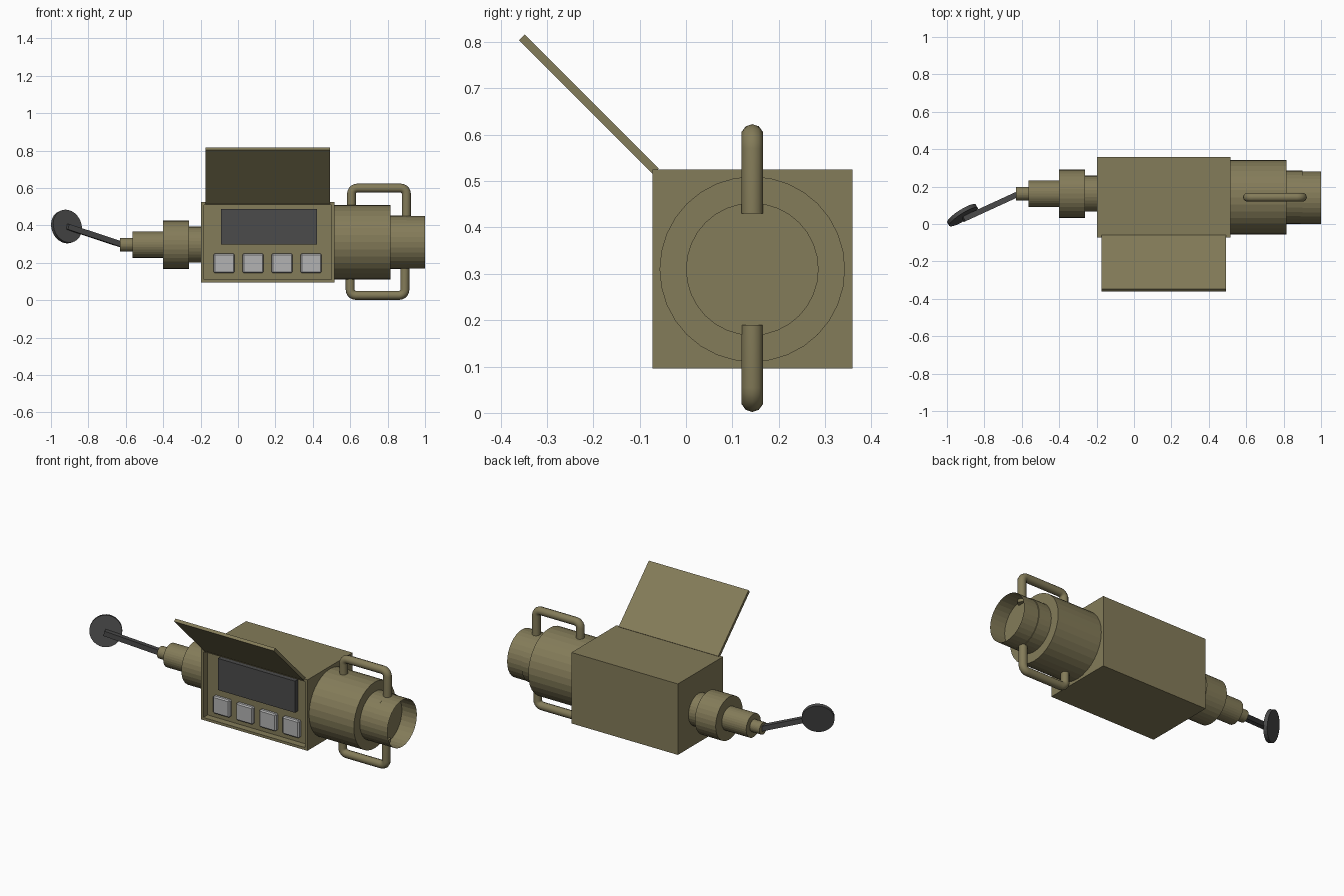
import bpy, bmesh, math
from mathutils import Vector

if "Cube" in bpy.data.objects:
    bpy.data.objects.remove(bpy.data.objects["Cube"])


def material(name, rgb):
    m = bpy.data.materials.new(name)
    m.diffuse_color = (*rgb, 1)
    m.use_nodes = True
    m.node_tree.nodes["Principled BSDF"].inputs["Base Color"].default_value = m.diffuse_color
    return m


OLIVE = material("olive", (0.23, 0.20, 0.10))
DARK = material("dark_grey", (0.07, 0.07, 0.07))
LIGHT = material("light_grey", (0.45, 0.45, 0.45))


def add_object(name, bm, mat):
    bmesh.ops.recalc_face_normals(bm, faces=bm.faces)
    me = bpy.data.meshes.new(name)
    bm.to_mesh(me)
    bm.free()
    me.materials.append(mat)
    ob = bpy.data.objects.new(name, me)
    bpy.context.collection.objects.link(ob)
    return ob


def box_mesh(lo, hi):
    bm = bmesh.new()
    bmesh.ops.create_cube(bm, size=1)
    lo, hi = Vector(lo), Vector(hi)
    for v in bm.verts:
        v.co = (lo + hi) / 2 + v.co * (hi - lo)
    return bm


def box(name, lo, hi, mat):
    return add_object(name, box_mesh(lo, hi), mat)


def cylinder(name, a, b, r, mat=OLIVE, caps=True, sides=32):
    a, b = Vector(a), Vector(b)
    bm = bmesh.new()
    bmesh.ops.create_cone(bm, cap_ends=caps, segments=sides,
                          radius1=r, radius2=r, depth=(b - a).length)
    ob = add_object(name, bm, mat)
    ob.location = (a + b) / 2
    ob.rotation_euler = (b - a).to_track_quat('Z', 'Y').to_euler()
    return ob


# Main housing with a recessed control panel in the front
bm = box_mesh((-0.197, -0.072, 0.096), (0.515, 0.359, 0.525))
front = min(bm.faces, key=lambda f: f.calc_center_median().y)
bmesh.ops.inset_individual(bm, faces=[front], thickness=0.022)
bmesh.ops.inset_individual(bm, faces=[front], thickness=0.0005, depth=-0.04)
add_object("housing", bm, OLIVE)

# Screen and four buttons
box("screen", (-0.092, -0.06, 0.297), (0.423, -0.03, 0.488), DARK)
for i in range(4):
    x = -0.13 + i * 0.155
    b = box(f"button_{i + 1}", (x, -0.058, 0.145), (x + 0.112, -0.03, 0.25), LIGHT)
    bev = b.modifiers.new("bevel", 'BEVEL')
    bev.width = 0.007
    bev.segments = 1

# Lid hinged open at 45 degrees
lid = box("lid", (-0.175, -0.409, -0.009), (0.492, 0, 0.009), OLIVE)
lid.location = (0, -0.065, 0.521)
lid.rotation_euler = (math.radians(-45), 0, 0)

# Right-hand barrel, ending in a thin open sleeve
Y, Z = 0.143, 0.31
cylinder("barrel", (0.51, Y, Z), (0.815, Y, Z), 0.2)
cylinder("barrel_neck", (0.81, Y, Z), (0.9, Y, Z), 0.143)
cylinder("open_sleeve", (0.89, Y - 0.003, Z), (1.0, Y - 0.003, Z), 0.141, caps=False)

# Left-hand stepped nozzle
steps = [("nozzle_base", -0.19, -0.267, 0.096), ("nozzle_collar", -0.263, -0.402, 0.129),
         ("nozzle_neck", -0.4, -0.565, 0.07), ("nozzle_tip", -0.56, -0.63, 0.036)]
for name, x0, x1, r in steps:
    cylinder(name, (x0, 0.162, 0.297), (x1, 0.162, 0.297), r)


# Bent tube handles above and below the barrel
def handle(name, x0, x1, z_end, sign):
    c = 0.03
    pts = [(x0, Z + sign * 0.17)]
    for k in range(6):
        t = math.pi / 2 * k / 5
        pts.append((x0 + c - c * math.cos(t), z_end - sign * c * (1 - math.sin(t))))
    for k in range(6):
        t = math.pi / 2 * k / 5
        pts.append((x1 - c + c * math.sin(t), z_end - sign * c * (1 - math.cos(t))))
    pts.append((x1, Z + sign * 0.12))
    cu = bpy.data.curves.new(name, 'CURVE')
    cu.dimensions = '3D'
    cu.bevel_depth = 0.024
    cu.bevel_resolution = 3
    cu.use_fill_caps = True
    sp = cu.splines.new('POLY')
    sp.points.add(len(pts) - 1)
    for p, (x, z) in zip(sp.points, pts):
        p.co = (x, Y, z, 1)
    cu.materials.append(OLIVE)
    ob = bpy.data.objects.new(name, cu)
    bpy.context.collection.objects.link(ob)


handle("upper_handle", 0.607, 0.9, 0.599, 1)
handle("lower_handle", 0.6, 0.892, 0.026, -1)

# Angled rod carrying a tilted disc
start, end = Vector((-0.62, 0.16, 0.297)), Vector((-0.912, 0.026, 0.393))
rod = box("rod", (-0.015, -0.015, 0), (0.015, 0.015, (end - start).length), DARK)
rod.location = start
rod.rotation_euler = (end - start).to_track_quat('Z', 'Y').to_euler()
n = Vector((0.52, -0.82, 0.22)).normalized()
mid = Vector((-0.917, 0.047, 0.394))
cylinder("disc", mid - n * 0.011, mid + n * 0.011, 0.09, DARK)
